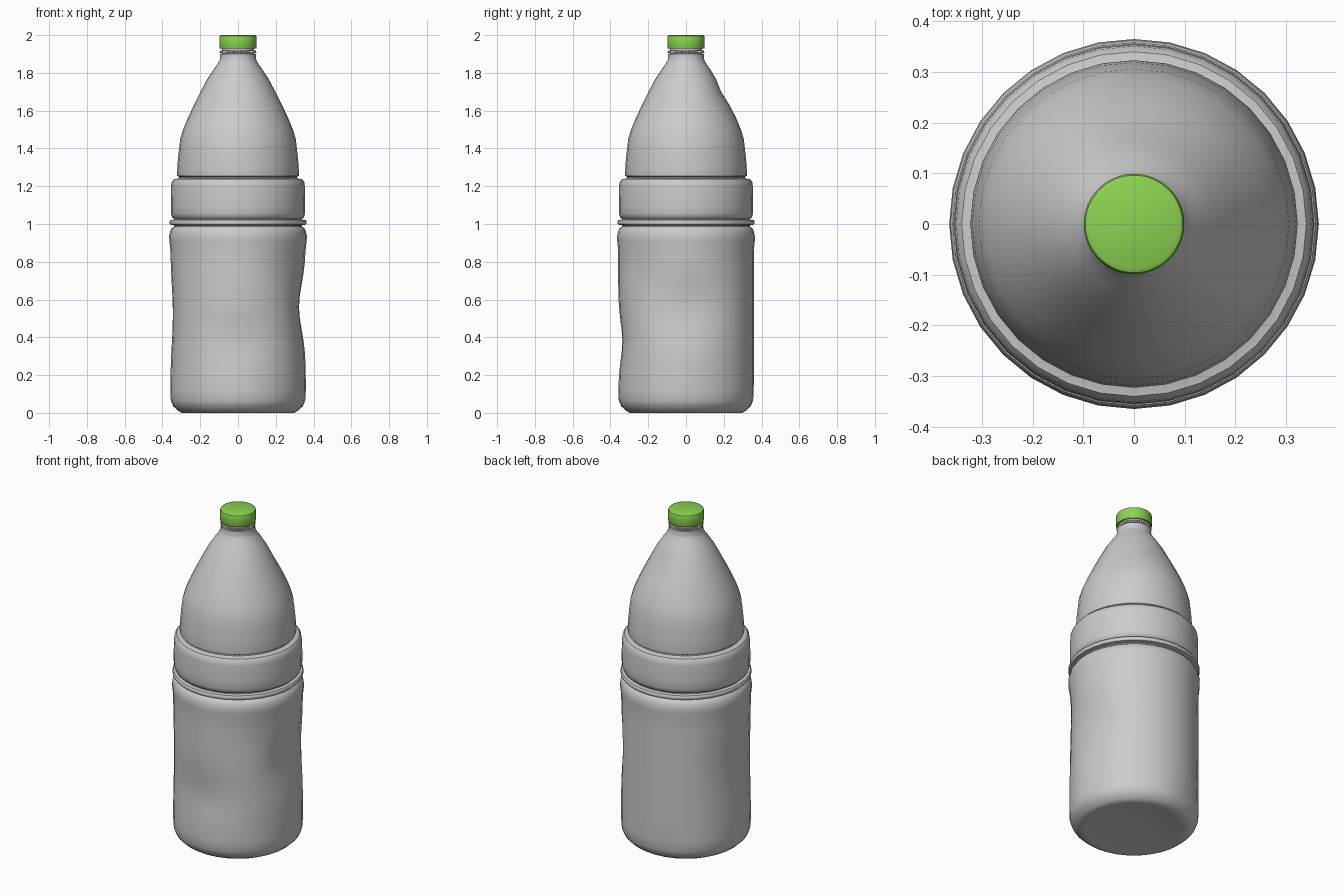
import bpy, bmesh, math
from math import sin, cos, pi, exp, radians


def lathe(name, profile, sides, deform=None, angle=40):
    """Revolve (radius, z) points about z; zero-radius ends become a single pole."""
    bm = bmesh.new()
    rings = []
    for r, z in profile:
        if r == 0:
            rings.append([bm.verts.new((0, 0, z))])
            continue
        ring = []
        for i in range(sides):
            a = 2 * pi * i / sides
            rr = r + (deform(a, z) if deform else 0)
            ring.append(bm.verts.new((rr * cos(a), rr * sin(a), z)))
        rings.append(ring)
    for lo, hi in zip(rings, rings[1:]):
        for i in range(sides):
            j = (i + 1) % sides
            if len(lo) == 1:
                bm.faces.new((lo[0], hi[j], hi[i]))
            elif len(hi) == 1:
                bm.faces.new((lo[i], lo[j], hi[0]))
            else:
                bm.faces.new((lo[i], lo[j], hi[j], hi[i]))
    bmesh.ops.recalc_face_normals(bm, faces=bm.faces)
    me = bpy.data.meshes.new(name)
    bm.to_mesh(me)
    bm.free()
    ob = bpy.data.objects.new(name, me)
    bpy.context.collection.objects.link(ob)
    bpy.ops.object.select_all(action='DESELECT')
    ob.select_set(True)
    bpy.context.view_layer.objects.active = ob
    bpy.ops.object.shade_smooth_by_angle(angle=radians(angle))
    return ob


# Soft dents: (direction in degrees, height, depth, angular spread, height spread)
DENTS = [
    (0, 0.56, 0.036, 0.55, 0.17),
    (180, 0.52, 0.014, 0.60, 0.22),
    (270, 0.38, 0.022, 0.50, 0.14),
    (105, 0.09, 0.014, 0.15, 0.05),
    (80, 1.70, 0.014, 0.50, 0.06),
    (320, 0.75, 0.010, 0.35, 0.12),
]


def dent(a, z):
    d = 0
    for deg, h, depth, sa, sz in DENTS:
        da = (a - radians(deg) + pi) % (2 * pi) - pi
        d -= depth * exp(-(da / sa) ** 2 - ((z - h) / sz) ** 2)
    return d


# Bottle body: base, squeezed lower wall, ring, grip band, shoulder, neck
base = [(0, 0.015), (0.18, 0.012), (0.27, 0.003), (0.298, 0), (0.318, 0.012),
        (0.343, 0.035), (0.356, 0.065), (0.359, 0.12)]
wall = [(0.359, 0.2 + 0.06 * i) for i in range(12)]
upper = [(0.364, 0.91), (0.365, 0.935), (0.36, 0.96), (0.351, 0.978), (0.338, 0.987),
         (0.338, 0.993), (0.360, 0.997), (0.363, 1.005), (0.363, 1.013), (0.358, 1.021),
         (0.338, 1.024), (0.338, 1.028), (0.348, 1.034), (0.355, 1.055),
         (0.356, 1.1), (0.354, 1.2), (0.351, 1.222), (0.340, 1.237), (0.320, 1.240),
         (0.312, 1.243), (0.312, 1.250), (0.322, 1.255), (0.323, 1.265), (0.319, 1.33),
         (0.313, 1.39), (0.306, 1.45), (0.291, 1.50), (0.264, 1.565), (0.233, 1.63),
         (0.198, 1.70), (0.161, 1.77), (0.131, 1.815), (0.110, 1.845), (0.100, 1.862),
         (0.096, 1.872), (0.095, 1.90), (0.086, 1.902), (0.086, 1.96), (0, 1.96)]
lathe("bottle_body", base + wall + upper, 32, dent, 42)

# Tamper ring: finely ribbed strip under the cap
lathe("tamper_ring", [(0.084, 1.904), (0.094, 1.904), (0.095, 1.908), (0.094, 1.918),
                      (0.084, 1.918)], 96,
      lambda a, z: 0.002 * cos(48 * a), 30)

# Green screw cap
cap = lathe("cap", [(0, 1.94), (0.088, 1.94), (0.090, 1.928), (0.097, 1.928), (0.099, 1.932),
                    (0.099, 1.988), (0.096, 1.996), (0.088, 2.0), (0, 2.0)], 64)
green = bpy.data.materials.new("green_plastic")
green.diffuse_color = (0.26, 0.65, 0.08, 1)
cap.data.materials.append(green)
